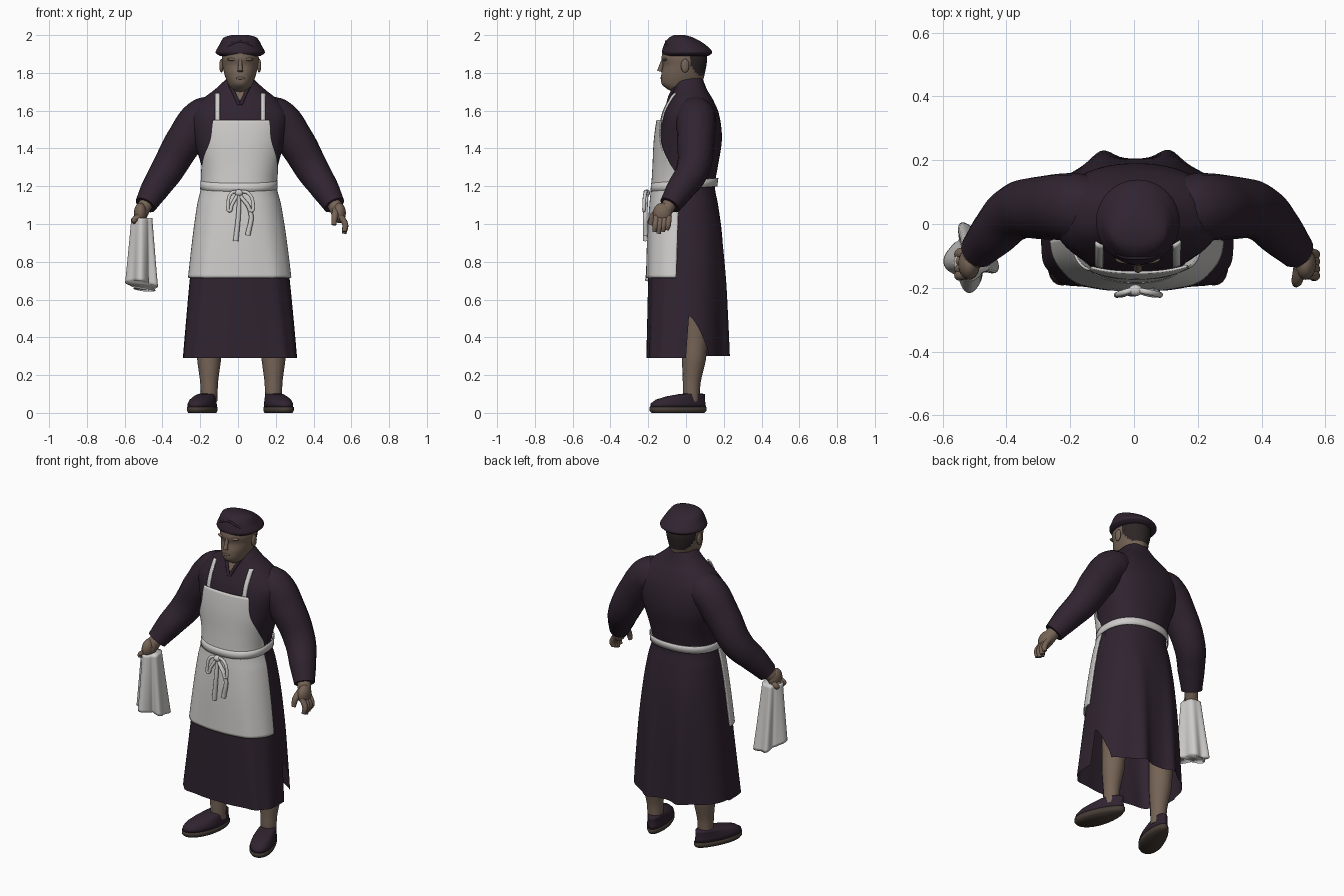
import bpy, bmesh, math
from mathutils import Vector

if "Cube" in bpy.data.objects:
    bpy.data.objects.remove(bpy.data.objects["Cube"])


def material(name, colour):
    m = bpy.data.materials.new(name)
    m.use_nodes = True
    m.diffuse_color = (*colour, 1)
    m.node_tree.nodes["Principled BSDF"].inputs["Base Color"].default_value = (*colour, 1)
    return m


CLOTH = material("dark plum cloth", (.029, .017, .029))
LINEN = material("off white linen", (.62, .61, .595))
SKIN = material("weathered skin", (.18, .127, .094))
HAIR = material("dark hair", (.027, .019, .02))
SOLE = material("brown sole", (.06, .045, .035))


def interp(table, t):
    """Smooth lookup of a table whose rows start with the key."""
    t = min(max(t, table[0][0]), table[-1][0])
    i = 0
    while i < len(table) - 2 and t > table[i + 1][0]:
        i += 1
    a, b = table[i], table[i + 1]
    h = b[0] - a[0]
    s = (t - a[0]) / h
    before, after = table[max(i - 1, 0)], table[min(i + 2, len(table) - 1)]
    out = []
    for k in range(1, len(a)):
        m0 = (b[k] - before[k]) / (b[0] - before[0]) * h
        m1 = (after[k] - a[k]) / (after[0] - a[0]) * h
        d = b[k] - a[k]
        out.append(a[k] + s * m0 + s * s * (3 * d - 2 * m0 - m1) + s ** 3 * (m0 + m1 - 2 * d))
    return out


def finish(obj, mats, rule=None):
    for m in mats:
        obj.data.materials.append(m)
    for f in obj.data.polygons:
        f.use_smooth = True
        if rule:
            f.material_index = rule(f.center)
    return obj


def loft(name, rows, mats, closed=True, caps=True, rule=None):
    """Skin between rows of points, listed from the bottom up."""
    bm = bmesh.new()
    grid = [[bm.verts.new(p) for p in row] for row in rows]
    n = len(grid[0])
    for low, high in zip(grid, grid[1:]):
        for j in range(n if closed else n - 1):
            k = (j + 1) % n
            bm.faces.new((low[j], low[k], high[k], high[j]))
    if closed and caps:
        bm.faces.new(grid[0][::-1])
        bm.faces.new(grid[-1])
    me = bpy.data.meshes.new(name)
    bm.to_mesh(me)
    bm.free()
    obj = bpy.data.objects.new(name, me)
    bpy.context.collection.objects.link(obj)
    return finish(obj, mats, rule)


def thicken(obj, amount):
    mod = obj.modifiers.new("thickness", "SOLIDIFY")
    mod.thickness = amount
    mod.offset = 1


def tube(name, points, mat):
    """Round sweep through points given as x, y, z, radius."""
    cu = bpy.data.curves.new(name + " path", "CURVE")
    cu.dimensions = "3D"
    cu.bevel_depth = 1
    cu.bevel_resolution = 6
    cu.resolution_u = 8
    cu.use_fill_caps = True
    sp = cu.splines.new("BEZIER")
    sp.bezier_points.add(len(points) - 1)
    for bp, p in zip(sp.bezier_points, points):
        bp.co, bp.radius = p[:3], p[3]
        bp.handle_left_type = bp.handle_right_type = "AUTO"
    tmp = bpy.data.objects.new(name + " path", cu)
    bpy.context.collection.objects.link(tmp)
    bpy.context.view_layer.update()
    deps = bpy.context.evaluated_depsgraph_get()
    me = bpy.data.meshes.new_from_object(tmp.evaluated_get(deps))
    bpy.data.objects.remove(tmp)
    me.materials.clear()
    obj = bpy.data.objects.new(name, me)
    bpy.context.collection.objects.link(obj)
    return finish(obj, [mat])


def ball(name, centre, size, mat):
    bpy.ops.mesh.primitive_uv_sphere_add(segments=24, ring_count=14, location=centre)
    obj = bpy.context.object
    obj.name = name
    obj.scale = size
    return finish(obj, [mat])


def power(v, p):
    return math.copysign(abs(v) ** p, v)


def oval(z, cx, rx, front, back, n=48):
    """Level ring, starting at the front."""
    ring = []
    for j in range(n):
        a = math.tau * j / n
        ring.append((cx + rx * math.sin(a), (front + back) / 2 - (back - front) / 2 * math.cos(a), z))
    return ring


# Robe cross-sections: height, right, left, front, back
BODY = [(.29, -.292, .313, -.206, .205), (.5, -.274, .294, -.202, .205), (.72, -.254, .272, -.198, .203),
        (.95, -.228, .243, -.192, .19), (1.1, -.206, .218, -.182, .17), (1.2, -.185, .195, -.172, .153),
        (1.3, -.192, .208, -.162, .168), (1.45, -.235, .25, -.148, .19), (1.58, -.25, .268, -.122, .175),
        (1.66, -.19, .208, -.088, .142), (1.71, -.125, .145, -.067, .112), (1.77, -.06, .08, -.055, .088)]


def body(a, z, off=0):
    right, left, front, back = interp(BODY, z)
    low = min(max((1.1 - z) / .8, 0), 1)
    boxy = .5 + .35 * min(max((z - .3) / .85, 0), 1)
    p = boxy if math.cos(a) > 0 else .88
    fold = 1 + .02 * low * math.cos(10 * a) * max(math.cos(a), 0)
    x = (right + left) / 2 + ((left - right) / 2 + off) * fold * power(math.sin(a), p)
    y = (front + back) / 2 - ((back - front) / 2 + off) * fold * power(math.cos(a), p)
    if math.cos(a) < 0:
        # two hanging folds behind
        y += .035 * low * math.exp(-((abs(x - .005) - .105) / .045) ** 2)
    return x, y, z


# Robe with a slit on the left side and a small open neck
def hem(a):
    x, y, z = body(a, .29)
    if x > 0 and 0 < y < .12:
        return .52 - .2 * (y / .12) ** 1.7
    return .29 if y <= 0 else .30


cols, levels = 128, 80
angles = [math.tau * j / cols for j in range(cols)]
loft("robe", [[body(a, hem(a) + (1.77 - hem(a)) * i / levels) for a in angles] for i in range(levels + 1)],
     [CLOTH, SKIN], caps=False,
     rule=lambda c: int(c.y < 0 and c.z > 1.64 and abs(c.x - .01) < (c.z - 1.64) * .4))
for side in (-1, 1):
    tube("collar_edge", [(.01 + side * dx, y, z, .009) for dx, y, z in
                         ((.004, -.098, 1.63), (.03, -.078, 1.69), (.058, -.03, 1.75), (.045, .06, 1.765))], CLOTH)

# Apron wraps the front: height, half angle in degrees, sideways turn
WRAP = [(.715, 82, 0), (1.0, 82, 0), (1.19, 83, 0), (1.25, 80, 0), (1.33, 60, 1), (1.43, 37, 2), (1.55, 28, 2)]
rows = []
for i in range(57):
    z = .715 + .835 * i / 56
    half, turn = [math.radians(v) for v in interp(WRAP, z)]
    rows.append([body(turn + half * (j / 30 - 1), z, .004 + .014 * max(0, (z - 1.2) / .35)) for j in range(61)])
thicken(loft("apron", rows, [LINEN], closed=False), .008)
thicken(loft("waistband", [[body(a, 1.208 + h - .014 * math.cos(a), .008) for a in angles]
                           for h in (-.022, 0, .022)], [LINEN], caps=False), .006)


# Shoulder straps lie on the chest at a constant x
def strap_point(x, z):
    right, left, front, back = interp(BODY, z)
    u = min(abs(x - (right + left) / 2) / ((left - right) / 2), .97)
    y = (front + back) / 2 - (back - front) / 2 * (1 - u ** 2.3) ** .435
    return x, y - .006, z + .004


for name, x in (("right_strap", -.108), ("left_strap", .132)):
    thicken(loft(name, [[strap_point(x + w, 1.53 + .155 * i / 12) for w in (-.012, 0, .012)]
                        for i in range(13)], [LINEN], closed=False), .008)

# Tied bow
ball("bow_knot", (.005, -.208, 1.165), (.022, .018, .018), LINEN)
for tip in (-.055, .085):
    tube("bow_loop", [(tip * part, y, z, .009) for part, y, z in
                      ((0, -.205, 1.17), (.6, -.215, 1.165), (.95, -.222, 1.1), (.85, -.222, 1.07),
                       (.6, -.22, 1.1), (0, -.205, 1.16))], LINEN)
for end_x, end_z in ((-.012, .91), (.052, .94)):
    tube("bow_tail", [(.005, -.208, 1.16, .009), (end_x + .015, -.215, 1.06, .012),
                      (end_x, -.213, end_z, .014)], LINEN)

# Head, with hair behind the ears: height, half width, front, back
HEAD = [(1.6, .052, -.05, .065), (1.69, .056, -.056, .075), (1.712, .056, -.095, .08), (1.74, .065, -.128, .085),
        (1.79, .083, -.131, .098), (1.84, .094, -.122, .108), (1.88, .098, -.13, .112), (1.95, .09, -.11, .1)]
loft("head", [oval(z, .012, *interp(HEAD, z)) for z in [1.6 + .35 * i / 45 for i in range(46)]],
     [SKIN, HAIR], rule=lambda c: int(c.z > 1.785 and c.y > .02 + max(0, 1.84 - c.z) * .8))
tube("nose", [(.012, -.12, 1.87, .009), (.012, -.132, 1.835, .011), (.012, -.14, 1.808, .014)], SKIN)
ball("lips", (.012, -.126, 1.772), (.024, .01, .008), SKIN)
for side in (-1, 1):
    ball("ear", (.012 + side * .1, -.005, 1.838), (.011, .022, .036), SKIN)
    ball("brow", (.012 + side * .036, -.11, 1.872), (.034, .015, .009), SKIN)

# Soft cap, sloping down toward the back
CAP = [(1.89, .108, -.118, .118), (1.905, .13, -.127, .138), (1.92, .127, -.126, .134), (1.945, .113, -.118, .108),
       (1.97, .1, -.105, .072), (1.99, .082, -.085, .03), (2.0, .045, -.065, -.005)]
loft("cap", [oval(z, .012, *interp(CAP, z)) for z in [1.89 + .11 * i / 22 for i in range(23)]], [CLOTH])
tube("cap_fold", [(.012 + x, y, z, .006) for x, y, z in
                  ((-.118, -.01, 1.92), (-.07, -.09, 1.94), (0, -.106, 1.967),
                   (.07, -.09, 1.94), (.118, -.01, 1.92))], CLOTH)


def mirrored(points, about, side):
    return [(x if side == "left" else 2 * about - x, *rest) for x, *rest in points]


ARM = [(.11, .045, 1.575, .09), (.20, .052, 1.562, .108), (.30, .052, 1.445, .1), (.395, .035, 1.285, .088),
       (.46, -.03, 1.185, .075), (.51, -.085, 1.1, .058)]
WRIST = [(.49, -.07, 1.13, .038), (.52, -.1, 1.085, .038), (.535, -.12, 1.05, .036)]
SHIN = [(.19, .05, .62, .075), (.187, .05, .42, .068), (.188, .042, .29, .064), (.188, .03, .16, .047),
        (.188, .028, .06, .043)]
SHOE = [(.03, 1, 1, 0), (.05, .98, .98, 0), (.07, .88, .9, .012), (.087, .7, .78, .04),
        (.1, .46, .66, .075), (.102, .32, .5, .078)]
FOOT = [(0, .95, .95, 0), (.012, 1.02, 1.04, 0), (.031, 1.02, 1.04, 0)]


def foot_ring(side, z, length, width, shift):
    ring = []
    for j in range(32):
        a = math.tau * j / 32
        y = -.148 * length * math.cos(a) + shift
        x = .066 * width * math.sin(a) * (1 + .22 * math.cos(a))
        spot = Vector((x + .208 - y * .28, y - .042, z))
        if side == "right":
            spot.x = .025 - spot.x
        ring.append(spot)
    return ring if side == "left" else ring[::-1]


# Limbs, built alike on both sides; the right fingers close on the towel
for side, fingertip in (("left", .95), ("right", 1.0)):
    tube(side + "_sleeve", mirrored(ARM, .01, side), CLOTH)
    tube(side + "_wrist", mirrored(WRIST, .01, side), SKIN)
    palm_x = mirrored([(.537, 0)], .01, side)[0][0]
    ball(side + "_palm", (palm_x, -.125, 1.058), (.034, .05, .054), SKIN)
    for k in range(4):
        y = -.157 + .022 * k
        tube(side + "_finger", mirrored([(.545, y, 1.04, .016), (.568, y - .005, .5 + fingertip * .52, .016),
                                         (.562, y - .01, fingertip + .01 * abs(k - 1), .012)], .01, side), SKIN)
    tube(side + "_leg", mirrored(SHIN, .0175, side), SKIN)
    loft(side + "_shoe", [foot_ring(side, *row) for row in SHOE], [CLOTH])
    loft(side + "_sole", [foot_ring(side, *row) for row in FOOT], [SOLE])
tube("left_thumb", [(.52, -.135, 1.075, .02), (.512, -.175, 1.04, .018), (.508, -.187, .995, .012)], SKIN)

# Folded towel hanging in two lobes from the right hand
GROOVE = math.radians(45)
rows = []
for i in range(25):
    t = i / 24
    ring = []
    for j in range(72):
        a = math.tau * j / 72
        k = 1 + (.14 - .08 * t) * math.cos(5 * a + .6)
        k -= .3 * (1 - t * .6) * math.exp(-(math.sin(a - GROOVE) / .22) ** 2)
        dip = .03 * (1 - t) * math.sin(a + 2)
        ring.append((-.508 + (.08 - .026 * t) * k * math.sin(a),
                     -.1 - .015 * t - (.103 - .043 * t) * k * math.cos(a), .672 + .361 * t + dip))
    rows.append(ring)
loft("towel", rows, [LINEN])
